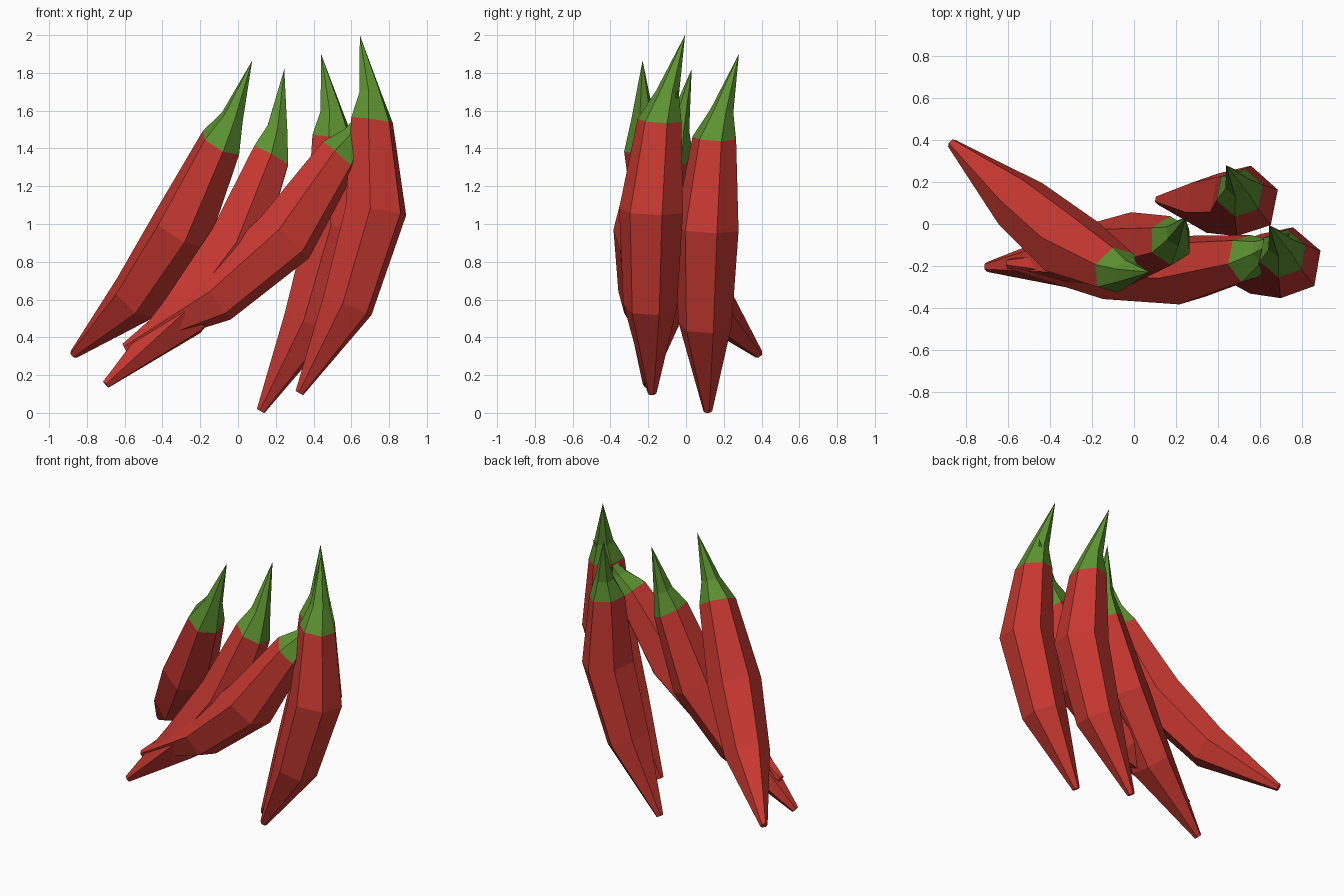
import bpy, bmesh, math
from mathutils import Vector as V

if "Cube" in bpy.data.objects:
    bpy.data.objects.remove(bpy.data.objects["Cube"])

SIDES = 6


def material(name, rgb):
    m = bpy.data.materials.new(name)
    m.diffuse_color = (*rgb, 1)
    m.use_nodes = True
    m.node_tree.nodes["Principled BSDF"].inputs["Base Color"].default_value = m.diffuse_color
    return m


red = material("pepper red", (0.58, 0.04, 0.03))
green = material("stem green", (0.11, 0.29, 0.03))


def pepper(name, tip, low, mid, shoulder, stem):
    tip, low, mid, shoulder, stem = map(V, (tip, low, mid, shoulder, stem))
    chord = (shoulder - tip).normalized()
    bulge = (low - tip) - chord * (low - tip).dot(chord)   # outside of the bend
    neck = shoulder.lerp(stem, 0.33) + bulge.normalized() * 0.012
    # centre, ring normal, radius: from the body tip up to the stem
    rings = [(tip, low - tip, 0.024), (low, mid - tip, 0.145),
             (mid, shoulder - low, 0.172), (shoulder, shoulder - low, 0.118),
             (neck, stem - mid, 0.062)]
    bm = bmesh.new()
    loops = []
    for c, n, r in rings:
        n = n.normalized()
        u = (bulge - n * bulge.dot(n)).normalized()
        w = n.cross(u)
        angles = [math.tau * (i + 0.5) / SIDES for i in range(SIDES)]
        loops.append([bm.verts.new(c + r * (u * math.cos(a) + w * math.sin(a))) for a in angles])
    bm.faces.new(loops[0][::-1])
    for k in range(len(loops) - 1):
        for i in range(SIDES):
            j = (i + 1) % SIDES
            f = bm.faces.new((loops[k][i], loops[k][j], loops[k + 1][j], loops[k + 1][i]))
            f.material_index = int(k >= 3)                 # green above the shoulder
    point = bm.verts.new(stem)
    for i in range(SIDES):
        f = bm.faces.new((loops[-1][i], loops[-1][(i + 1) % SIDES], point))
        f.material_index = 1
    bmesh.ops.recalc_face_normals(bm, faces=bm.faces)
    me = bpy.data.meshes.new(name)
    bm.to_mesh(me)
    bm.free()
    me.materials.append(red)
    me.materials.append(green)
    bpy.context.collection.objects.link(bpy.data.objects.new(name, me))


# Five bent peppers
pepper("pepper_left", (-0.87, 0.385, 0.31), (-0.54, 0.095, 0.61), (-0.30, -0.105, 0.97),
       (-0.09, -0.22, 1.43), (0.075, -0.23, 1.865))
pepper("pepper_centre", (-0.70, -0.205, 0.15), (-0.29, -0.165, 0.515), (-0.01, -0.115, 0.89),
       (0.175, -0.08, 1.36), (0.245, 0.03, 1.82))
pepper("pepper_leaning", (-0.60, -0.19, 0.345), (-0.12, -0.22, 0.61), (0.25, -0.22, 0.93),
       (0.535, -0.165, 1.36), (0.75, -0.04, 1.71))
pepper("pepper_front_right", (0.325, -0.18, 0.105), (0.58, -0.19, 0.57), (0.73, -0.185, 1.07),
       (0.71, -0.14, 1.55), (0.645, -0.005, 2.0))
pepper("pepper_back_right", (0.12, 0.115, 0.01), (0.375, 0.10, 0.475), (0.525, 0.11, 0.975),
       (0.505, 0.15, 1.455), (0.44, 0.28, 1.90))
